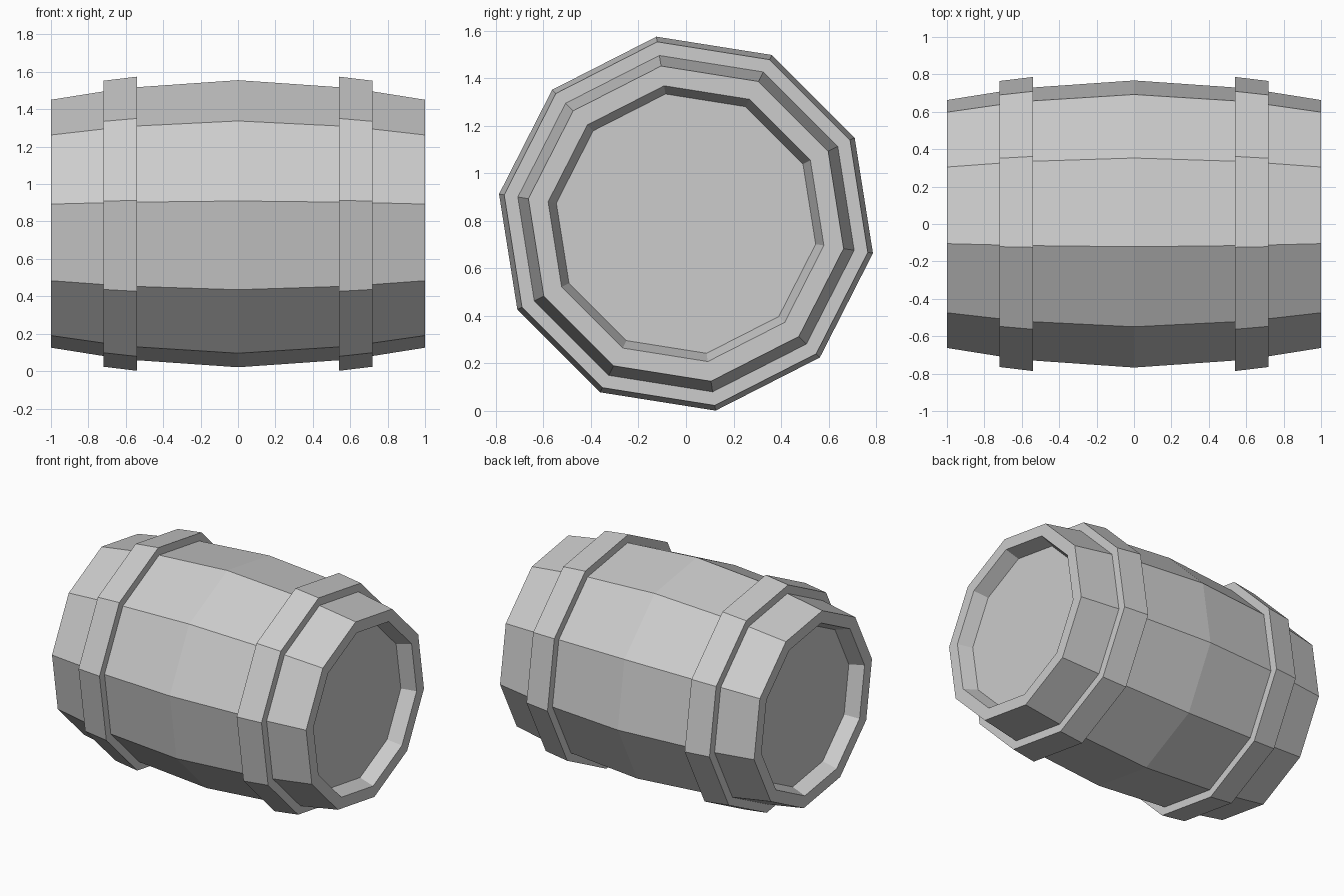
import bpy, bmesh
from math import sin, cos, pi, radians

cube = bpy.data.objects.get("Cube")
if cube:
    bpy.data.objects.remove(cube, do_unlink=True)

SIDES = 10
AXIS_Z = 0.788
ROLL = radians(9)

grey = bpy.data.materials.new("plain_grey")
grey.use_nodes = True
grey.diffuse_color = (0.604, 0.604, 0.604, 1)
grey.node_tree.nodes["Principled BSDF"].inputs["Base Color"].default_value = grey.diffuse_color


def lathe(name, profile, closed=False):
    """Turn an (x, radius) profile around the barrel's lengthwise axis."""
    bm = bmesh.new()
    rings = []
    for x, r in profile:
        angles = [ROLL + 2 * pi * i / SIDES for i in range(SIDES)]
        rings.append([bm.verts.new((x, -r * sin(a), r * cos(a))) for a in angles])
    pairs = list(zip(rings, rings[1:]))
    if closed:
        pairs.append((rings[-1], rings[0]))
    else:
        bm.faces.new(rings[0])
        bm.faces.new(rings[-1])
    for a, b in pairs:
        for i in range(SIDES):
            j = (i + 1) % SIDES
            bm.faces.new((a[i], a[j], b[j], b[i]))
    bmesh.ops.recalc_face_normals(bm, faces=bm.faces)
    mesh = bpy.data.meshes.new(name)
    bm.to_mesh(mesh)
    bm.free()
    mesh.materials.append(grey)
    obj = bpy.data.objects.new(name, mesh)
    obj.location.z = AXIS_Z
    bpy.context.collection.objects.link(obj)
    return obj


# Barrel body: bulging staves, rim and recessed lid, mirrored along its length
half = [(0.54, 0.739), (0.72, 0.716), (1.0, 0.671), (1.0, 0.587), (0.9, 0.552)]
mirrored = [(-x, r) for x, r in reversed(half)]
lathe("barrel_body", mirrored + [(0, 0.777)] + half)

# Hoops: thick bands wrapped around the staves near each end
hoop = [(0.54, 0.70), (0.54, 0.796), (0.72, 0.774), (0.72, 0.70)]
for side, name in ((1, "left_hoop"), (-1, "right_hoop")):
    lathe(name, [(side * x, r) for x, r in hoop], closed=True)
